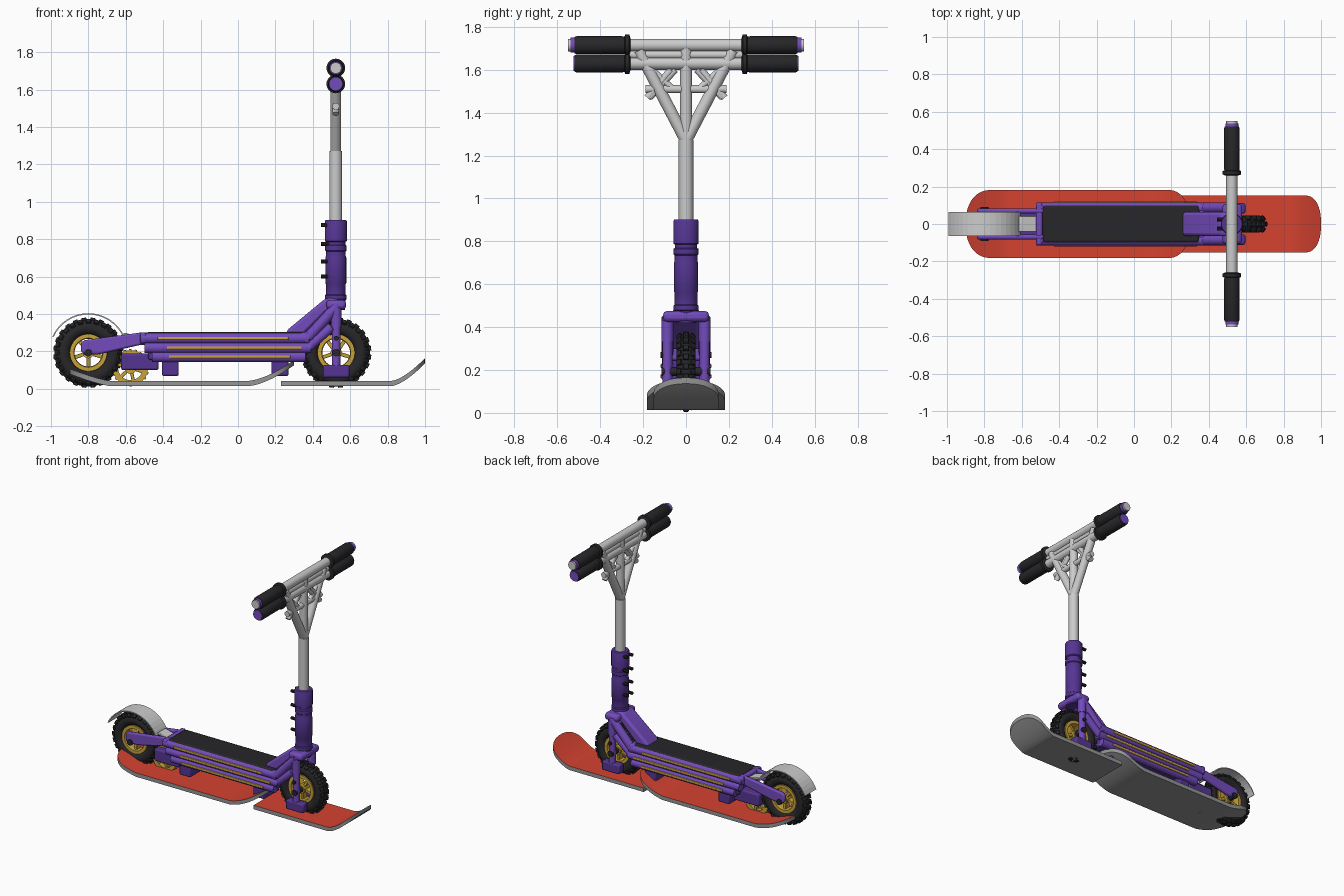
import bpy, bmesh
from math import sin, cos, pi, radians
from mathutils import Matrix, Vector

if "Cube" in bpy.data.objects:
    bpy.data.objects.remove(bpy.data.objects["Cube"])


def material(name, rgb):
    m = bpy.data.materials.new(name)
    m.diffuse_color = (*rgb, 1)
    m.use_nodes = True
    m.node_tree.nodes["Principled BSDF"].inputs["Base Color"].default_value = m.diffuse_color
    return m


PURPLE = material("purple", (0.17, 0.07, 0.5))
DARK = material("dark_purple", (0.09, 0.035, 0.29))
BLACK = material("black", (0.02, 0.02, 0.023))
GOLD = material("gold", (0.58, 0.36, 0.04))
RED = material("red", (0.66, 0.055, 0.03))
SOLE = material("ski_grey", (0.3, 0.3, 0.3))


def finish(name, bm, mats=None, bevel=0, angle=35):
    bmesh.ops.recalc_face_normals(bm, faces=bm.faces)
    me = bpy.data.meshes.new(name)
    bm.to_mesh(me)
    bm.free()
    ob = bpy.data.objects.new(name, me)
    bpy.context.collection.objects.link(ob)
    for m in ([mats] if mats and not isinstance(mats, list) else mats or []):
        me.materials.append(m)
    if bevel:
        b = ob.modifiers.new("bevel", 'BEVEL')
        b.width, b.segments, b.limit_method = bevel, 2, 'ANGLE'
    bpy.ops.object.select_all(action='DESELECT')
    ob.select_set(True)
    bpy.context.view_layer.objects.active = ob
    bpy.ops.object.shade_smooth_by_angle(angle=radians(angle))
    return ob


def box(name, lo, hi, mat=None, bevel=0.01):
    bm = bmesh.new()
    lo, hi = Vector(lo), Vector(hi)
    bmesh.ops.create_cube(bm, size=1, matrix=Matrix.Translation((lo + hi) / 2) @ Matrix.Diagonal((*(hi - lo), 1)))
    return finish(name, bm, mat, bevel)


def prism(name, pts, y0, y1, mat=None, bevel=0.01):
    bm = bmesh.new()
    f = bm.faces.new([bm.verts.new((x, y0, z)) for x, z in pts])
    g = bmesh.ops.extrude_face_region(bm, geom=[f])['geom']
    bmesh.ops.translate(bm, verts=[v for v in g if isinstance(v, bmesh.types.BMVert)], vec=(0, y1 - y0, 0))
    return finish(name, bm, mat, bevel)


def tube(name, pts, r, mat=None, n=20):
    # round bars with ball joints at the bends
    bm = bmesh.new()
    pts = [Vector(p) for p in pts]
    for a, b in zip(pts, pts[1:]):
        d = b - a
        bmesh.ops.create_cone(bm, cap_ends=True, segments=n, radius1=r, radius2=r, depth=d.length,
                              matrix=Matrix.Translation((a + b) / 2) @ d.to_track_quat('Z', 'Y').to_matrix().to_4x4())
    for p in pts[1:-1]:
        bmesh.ops.create_uvsphere(bm, u_segments=n, v_segments=12, radius=r, matrix=Matrix.Translation(p))
    return finish(name, bm, mat)


def lathe(name, prof, loc, axis='Z', mat=None, n=40, closed=False):
    # profile of (radius, height) turned round the Z or Y axis
    bm = bmesh.new()
    rings = []
    for r, h in prof:
        ring = []
        for i in range(n):
            a = 2 * pi * i / n
            p = (r * cos(a), r * sin(a), h) if axis == 'Z' else (r * cos(a), h, r * sin(a))
            ring.append(bm.verts.new(Vector(p) + Vector(loc)))
        rings.append(ring)
    pairs = list(zip(rings, rings[1:])) + ([(rings[-1], rings[0])] if closed else [])
    for a, b in pairs:
        for i in range(n):
            j = (i + 1) % n
            bm.faces.new((a[i], a[j], b[j], b[i]))
    if not closed:
        bm.faces.new(rings[0])
        bm.faces.new(rings[-1])
    return finish(name, bm, mat)


def spokes(name, loc, r0, r1, w, t, count, mat):
    bm = bmesh.new()
    for i in range(count):
        m = (Matrix.Translation(loc) @ Matrix.Rotation(2 * pi * i / count + 0.3, 4, 'Y')
             @ Matrix.Translation(((r0 + r1) / 2, 0, 0)) @ Matrix.Diagonal((r1 - r0, t, w, 1)))
        bmesh.ops.create_cube(bm, size=1, matrix=m)
    return finish(name, bm, mat, 0.003)


def wheel(name, x, axle):
    c = (x, 0, 0.193)
    lathe(name + "_tire", [(0.134 + 0.042 * cos(2 * pi * k / 16), 0.045 * sin(2 * pi * k / 16)) for k in range(16)],
          c, 'Y', BLACK, 48, True)
    bm = bmesh.new()
    for i in range(24):
        for tilt, off in ((0, 0.5), (-0.75, 0), (0.75, 0)):
            m = (Matrix.Translation(c) @ Matrix.Rotation(2 * pi * (i + off) / 24, 4, 'Y')
                 @ Matrix.Translation((0.134, 0, 0)) @ Matrix.Rotation(tilt, 4, 'Z')
                 @ Matrix.Translation((0.044, 0, 0)) @ Matrix.Diagonal((0.02, 0.026, 0.027, 1)))
            bmesh.ops.create_cube(bm, size=1, matrix=m)
    finish(name + "_tread", bm, BLACK, 0.003)
    lathe(name + "_rim", [(0.1, -0.036), (0.1, 0.036), (0.078, 0.036), (0.074, 0.02), (0.074, -0.02), (0.078, -0.036)],
          c, 'Y', GOLD, 40, True)
    lathe(name + "_hub", [(0.03, -0.04), (0.03, 0.04)], c, 'Y', GOLD)
    spokes(name + "_spokes", c, 0.02, 0.08, 0.02, 0.045, 5, GOLD)
    lathe(name + "_axle", [(0.021, -axle), (0.021, axle)], c, 'Y', BLACK, 12)


def ski(name, x0, x1, half, height, tail_r, tip_r, th=0.028):
    # stations along the ski with superellipse ends; only the top is red
    bm = bmesh.new()
    n, rows = 64, []
    for i in range(n + 1):
        u = 0.5 - 0.5 * cos(pi * i / n)
        x = x0 + (x1 - x0) * u
        w = half
        for d, r in ((x - x0, tail_r), (x1 - x, tip_r)):
            if r and d < r:
                w = min(w, half * max(0.12, (1 - (1 - d / r) ** 2.3) ** (1 / 2.3)))
        z = height(x)
        rows.append([bm.verts.new((x, y * w, z + h)) for y, h in ((-1, 0), (1, 0), (1, th), (-1, th))])
    for a, b in zip(rows, rows[1:]):
        for k in range(4):
            f = bm.faces.new((a[k], a[(k + 1) % 4], b[(k + 1) % 4], b[k]))
            f.material_index = 1 if k == 2 else 0
    bm.faces.new(rows[0])
    bm.faces.new(rows[-1])
    finish(name, bm, [SOLE, RED])


# skis
ski("rear_ski", -0.9, 0.3, 0.182, lambda x: 0.014 + 0.065 * max(0, (-0.68 - x) / 0.22) ** 1.3
    + 0.112 * max(0, (x - 0.05) / 0.25) ** 1.6, 0.14, 0.12)
ski("front_ski", 0.23, 1.0, 0.152, lambda x: 0.014 + 0.122 * max(0, (x - 0.82) / 0.18) ** 1.5, 0, 0.085)

# wheels
wheel("rear_wheel", -0.8, 0.09)
wheel("front_wheel", 0.525, 0.115)

# rear fender and its bracket
bm = bmesh.new()
N, rows = 16, []
for i in range(N + 1):
    a = radians(156 - 132 * i / N)
    rows.append([bm.verts.new((-0.8 + r * 1.0 * cos(a), y, 0.193 + r * sin(a)))
                 for r, y in ((0.211, -0.064), (0.211, 0.064), (0.204, 0.064), (0.204, -0.064))])
for a, b in zip(rows, rows[1:]):
    for k in range(4):
        bm.faces.new((a[k], a[(k + 1) % 4], b[(k + 1) % 4], b[k]))
bm.faces.new(rows[0])
bm.faces.new(rows[-1])
finish("rear_fender", bm, None, 0, 5)
prism("fender_bracket", [(-0.62, 0.29), (-0.605, 0.3), (-0.5, 0.27), (-0.5, 0.25)], -0.042, 0.042, None, 0.003)

# deck body, grip surface and side rails
box("deck_body", (-0.48, -0.09, 0.155), (0.36, 0.09, 0.285), DARK)
box("deck_grip", (-0.49, -0.1, 0.27), (0.35, 0.1, 0.304), BLACK, 0.012)
for x in (-0.51, 0.365):
    box("deck_end_bar", (x - 0.015, -0.113, 0.245), (x + 0.02, 0.113, 0.3), PURPLE)
rails = ((0.27, -0.52, 0.38, -0.43, 0.27), (0.219, -0.5, 0.39, -0.38, 0.34), (0.171, -0.46, 0.36, -0.37, 0.28))
for s in (-1, 1):
    y = s * 0.087
    for z, a, b, ga, gb in rails:
        tube("deck_rail", [(a, y, z), (b, y, z)], 0.029, PURPLE)
        box("rail_strip", (ga, s * 0.113 - 0.006, z - 0.009), (gb, s * 0.113 + 0.006, z + 0.008), GOLD, 0.003)
    # rear arms, upswept front tubes
    prism("rear_arm", [(-0.84, 0.2), (-0.84, 0.245), (-0.82, 0.26), (-0.51, 0.302), (-0.46, 0.3), (-0.46, 0.235),
                       (-0.52, 0.235), (-0.74, 0.185), (-0.82, 0.18)], s * 0.07 - 0.013, s * 0.07 + 0.013, PURPLE)
    tube("upper_neck_tube", [(0.33, y, 0.27), (0.38, y, 0.28), (0.5, y, 0.41), (0.525, y, 0.44)], 0.028, PURPLE)
    tube("lower_neck_tube", [(0.33, y, 0.22), (0.38, y, 0.225), (0.5, y, 0.33)], 0.025, PURPLE)
    # fork legs, feet and bolts
    tube("fork_leg", [(0.525, y, 0.09), (0.525, y, 0.45)], 0.023, PURPLE)
    tube("fork_sleeve", [(0.525, y, 0.33), (0.525, y, 0.43)], 0.028, PURPLE)
    box("fork_foot", (0.455, s * 0.083 - 0.028, 0.06), (0.595, s * 0.083 + 0.028, 0.128), DARK)
    tube("fork_bolt", [(0.525, s * 0.09, 0.27), (0.525, s * 0.12, 0.27)], 0.013, BLACK, 10)

# ski mounts under the deck
for x in (-0.362, 0.225):
    box("ski_mount", (x - 0.045, -0.09, 0.068), (x + 0.045, 0.09, 0.165), DARK)
box("brake_housing", (-0.625, -0.065, 0.1), (-0.425, 0.065, 0.188), DARK)

# toothed rear disc
disc = (-0.575, 0, 0.112)
lathe("disc_ring", [(0.094, -0.018), (0.094, 0.018), (0.066, 0.018), (0.066, -0.018)], disc, 'Y', GOLD, 32, True)
spokes("disc_teeth", disc, 0.09, 0.1, 0.014, 0.03, 20, GOLD)
spokes("disc_spokes", disc, 0.02, 0.07, 0.018, 0.03, 6, GOLD)
lathe("disc_hub", [(0.032, -0.025), (0.032, 0.025)], disc, 'Y', GOLD)

# neck, fork crown and head tube
prism("neck", [(0.25, 0.285), (0.27, 0.32), (0.47, 0.485), (0.535, 0.485), (0.535, 0.435), (0.47, 0.41), (0.34, 0.28)],
      -0.064, 0.064, PURPLE, 0.015)
box("fork_crown", (0.472, -0.107, 0.425), (0.578, 0.107, 0.475), PURPLE, 0.018)
lathe("head_tube", [(0.05, 0.42), (0.052, 0.475), (0.058, 0.48), (0.058, 0.5), (0.053, 0.505), (0.053, 0.56),
                    (0.056, 0.565), (0.056, 0.7), (0.053, 0.71), (0.053, 0.735), (0.058, 0.74), (0.058, 0.765),
                    (0.051, 0.77), (0.051, 0.785), (0.059, 0.79), (0.059, 0.895), (0.055, 0.902), (0.03, 0.902)],
      (0.523, 0, 0), 'Z', DARK)
for z in (0.875, 0.775, 0.68, 0.6):
    for y in (-0.025, 0.025):
        tube("clamp_bolt", [(0.443, y, z), (0.5, y, z)], 0.011, BLACK, 10)

# stem and handlebar truss
X = 0.523
tube("stem", [(X, 0, 0.88), (X, 0, 1.272)], 0.034)
tube("centre_strut", [(X, 0, 1.24), (X, 0, 1.7)], 0.028)
tube("top_bar", [(X, -0.55, 1.715), (X, 0.55, 1.715)], 0.03)
tube("lower_bar", [(X, -0.5, 1.63), (X, 0.5, 1.63)], 0.03)
tube("middle_bar", [(X, -0.27, 1.67), (X, 0.27, 1.67)], 0.02)
tube("cross_brace", [(X, -0.19, 1.51), (X, 0.19, 1.51)], 0.019)
for s in (-1, 1):
    tube("v_strut", [(X, 0, 1.27), (X, s * 0.22, 1.69)], 0.028)
    tube("short_brace", [(X, s * 0.17, 1.47), (X, s * 0.05, 1.6)], 0.015)
    tube("outer_brace", [(X, s * 0.07, 1.6), (X, s * 0.18, 1.47)], 0.017)
    tube("inner_brace", [(X, s * 0.06, 1.51), (X, s * 0.17, 1.61)], 0.015)
    # double grips with flanges and end caps
    for z, cap in ((1.715, 0.538), (1.63, 0.525)):
        h = [(0.036, 0.26), (0.05, 0.265), (0.05, 0.283), (0.04, 0.287), (0.042, 0.3), (0.042, 0.51), (0.038, 0.52)]
        lathe("grip", [(r, s * d) for r, d in h], (X, 0, z), 'Y', BLACK, 28)
        tube("grip_cap", [(X, s * 0.5, z), (X, s * cap, z)], 0.035, PURPLE)
